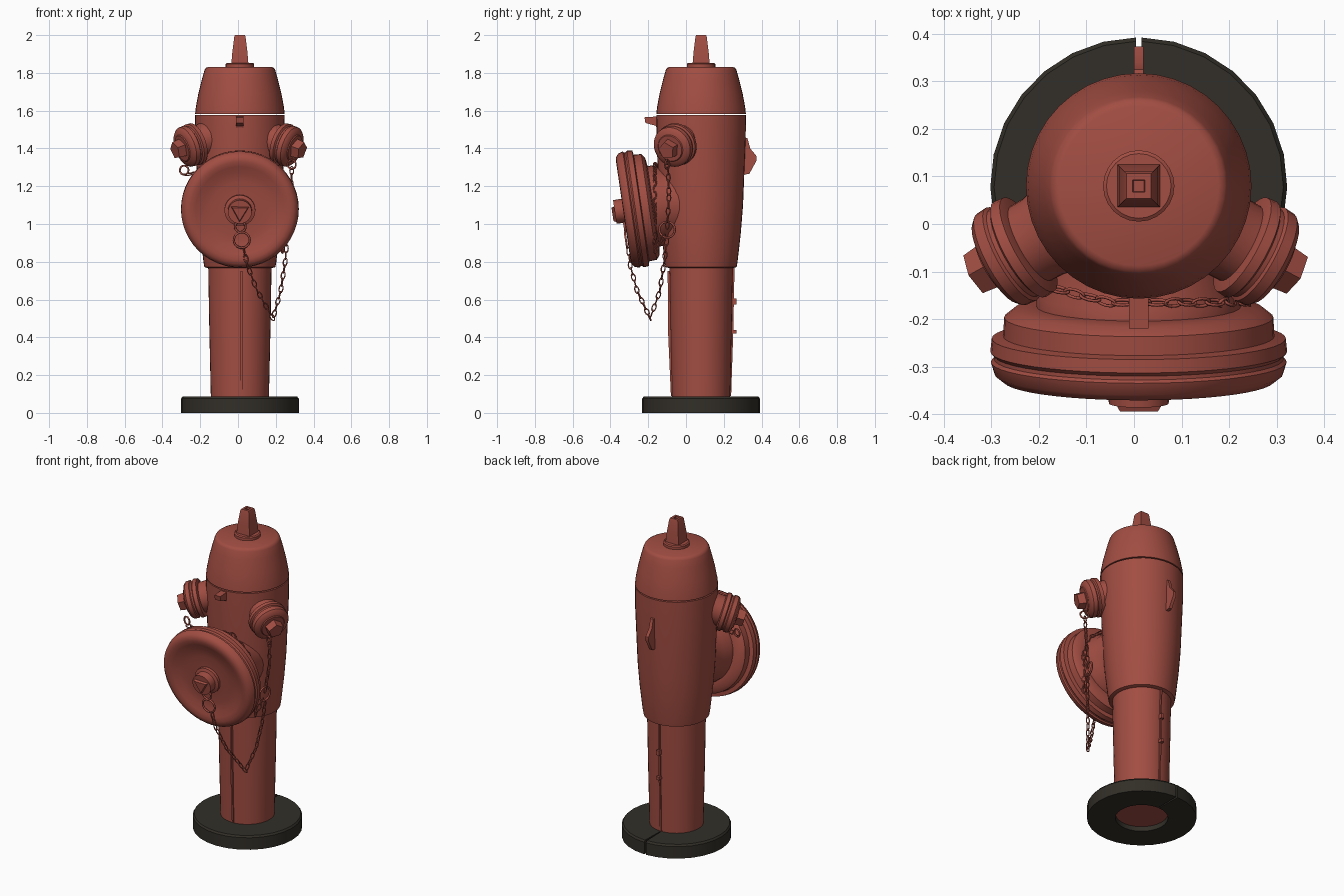
import bpy, bmesh, math
from mathutils import Vector, Matrix

if "Cube" in bpy.data.objects:
    bpy.data.objects.remove(bpy.data.objects["Cube"])

def material(name, rgb):
    m = bpy.data.materials.new(name)
    m.diffuse_color = (*rgb, 1)
    m.use_nodes = True
    m.node_tree.nodes["Principled BSDF"].inputs["Base Color"].default_value = m.diffuse_color
    return m

RED = material("faded_red", (0.36, 0.075, 0.055))
DARK = material("dark_base", (0.032, 0.028, 0.021))
CX, CY = 0.01, 0.08

def finish(name, bm, mat=RED, angle=35):
    bmesh.ops.recalc_face_normals(bm, faces=bm.faces)
    me = bpy.data.meshes.new(name)
    bm.to_mesh(me)
    bm.free()
    me.materials.append(mat)
    me.shade_smooth()
    me.set_sharp_from_angle(angle=math.radians(angle))
    ob = bpy.data.objects.new(name, me)
    bpy.context.collection.objects.link(ob)
    return ob

def axis(origin, direction):
    return Matrix.Translation(origin) @ Vector(direction).to_track_quat('Z', 'Y').to_matrix().to_4x4()

def lathe(name, profile, matrix, n=40, turn=0.0, mat=RED, angle=35):
    """Revolve (radius, height) points and close both ends."""
    bm = bmesh.new()
    rings = []
    for r, h in profile:
        rings.append([bm.verts.new(matrix @ Vector((r * math.cos(turn + math.tau * i / n),
                      r * math.sin(turn + math.tau * i / n), h))) for i in range(n)])
    for a, b in zip(rings, rings[1:]):
        for i in range(n):
            j = (i + 1) % n
            bm.faces.new((a[i], a[j], b[j], b[i]))
    bm.faces.new(rings[0])
    bm.faces.new(rings[-1])
    return finish(name, bm, mat, angle)

def fin(name, pts, x, w):
    """Plate with a (y, z) outline and width w in x."""
    bm = bmesh.new()
    a = [bm.verts.new((x - w / 2, y, z)) for y, z in pts]
    b = [bm.verts.new((x + w / 2, y, z)) for y, z in pts]
    bm.faces.new(a)
    bm.faces.new(b)
    for i in range(len(pts)):
        j = (i + 1) % len(pts)
        bm.faces.new((a[i], a[j], b[j], b[i]))
    return finish(name, bm)

def add_loop(bm, m, rx, ry, wire, n=12, k=5):
    """Oval wire loop lying in the local xy plane."""
    rings = []
    for i in range(n):
        t = math.tau * i / n
        c = Vector((rx * math.cos(t), ry * math.sin(t), 0))
        out = Vector((math.cos(t), math.sin(t), 0))
        rings.append([bm.verts.new(m @ (c + out * wire * math.cos(math.tau * j / k)
                      + Vector((0, 0, wire * math.sin(math.tau * j / k))))) for j in range(k)])
    for i in range(n):
        a, b = rings[i], rings[(i + 1) % n]
        for j in range(k):
            bm.faces.new((a[j], a[(j + 1) % k], b[(j + 1) % k], b[j]))

def ring(name, centre, direction, r, wire=0.006):
    bm = bmesh.new()
    add_loop(bm, axis(centre, direction), r, r, wire, 20, 6)
    return finish(name, bm, angle=80)

def chain(name, pts, pitch=0.036):
    pts = [Vector(p) for p in pts]
    bm = bmesh.new()
    dist, k, at = 0.0, 0, pitch / 2
    for a, b in zip(pts, pts[1:]):
        length = (b - a).length
        while at < dist + length:
            d = (b - a).normalized()
            m = axis(a + d * (at - dist), d) @ Matrix.Rotation(0.6 + k % 2 * math.pi / 2, 4, 'Z') \
                @ Matrix.Rotation(math.pi / 2, 4, 'X')
            add_loop(bm, m, 0.010, 0.022, 0.0035)
            at += pitch
            k += 1
        dist += length
    return finish(name, bm, angle=80)

centre = Matrix.Translation((CX, CY, 0))

# split ground ring, open by a narrow slit at the back
bm = bmesh.new()
secs = []
N = 28
for i in range(N + 1):
    t = math.pi / 2 + 0.018 + (math.tau - 0.036) * i / N
    secs.append([bm.verts.new((CX + r * math.cos(t), CY + r * math.sin(t), z))
                 for r, z in ((0.15, 0), (0.312, 0), (0.312, 0.075), (0.304, 0.086), (0.15, 0.086))])
for a, b in zip(secs, secs[1:]):
    for j in range(5):
        bm.faces.new((a[j], a[(j + 1) % 5], b[(j + 1) % 5], b[j]))
bm.faces.new(secs[0])
bm.faces.new(secs[-1])
finish("base_ring", bm, DARK)

# barrel, flared upper body and bonnet
lathe("lower_barrel", [(0.153, 0.03), (0.154, 0.09), (0.162, 0.45), (0.168, 0.79)], centre)
lathe("upper_body", [(0.165, 0.765), (0.188, 0.772), (0.193, 0.80), (0.210, 0.95), (0.222, 1.1),
                     (0.230, 1.3), (0.236, 1.45), (0.237, 1.576)], centre)
lathe("bonnet", [(0.237, 1.583), (0.233, 1.62), (0.220, 1.69), (0.200, 1.77), (0.187, 1.815),
                 (0.181, 1.826), (0.168, 1.832)], centre, angle=50)
lathe("bonnet_washer", [(0.075, 1.828), (0.075, 1.848), (0.068, 1.853)], centre, 24)

# square operating nut with a hollow tip
q = math.sqrt(2)
lathe("top_nut", [(0.045 * q, 1.85), (0.040 * q, 1.91), (0.030 * q, 1.99), (0.026 * q, 2.0),
                  (0.018, 2.0), (0.016, 1.985)], centre, 4, math.pi / 4, angle=25)

# side outlets with capped ends
TILT = math.radians(17)
for side, label in ((-1, "left"), (1, "right")):
    d = Vector((0.875 * side * math.cos(TILT), -0.48 * math.cos(TILT), -math.sin(TILT)))
    m = axis((0.003, CY, 1.505), d)
    lathe(label + "_outlet_neck", [(0.105, 0.17), (0.09, 0.23), (0.088, 0.29)], m, 28)
    lathe(label + "_outlet_cap", [(0.09, 0.262), (0.112, 0.268), (0.114, 0.29), (0.104, 0.296),
                                  (0.104, 0.306), (0.111, 0.311), (0.109, 0.335), (0.098, 0.347),
                                  (0.074, 0.353), (0.07, 0.358)], m, 28)
    lathe(label + "_outlet_nut", [(0.053, 0.35), (0.047, 0.402)], m, 5, 0.4)

# large tilted front outlet
t = math.radians(8.3)
fwd = Vector((0, -math.cos(t), -math.sin(t)))
m = axis((CX, -0.28, 1.078), fwd)
lathe("front_outlet_neck", [(0.19, -0.26), (0.195, -0.17), (0.215, -0.13), (0.215, -0.09)], m, 32)
lathe("front_cap", [(0.22, -0.108), (0.262, -0.102), (0.283, -0.085), (0.285, -0.045),
                    (0.309, -0.040), (0.312, -0.012), (0.304, -0.004), (0.304, 0.004), (0.311, 0.010),
                    (0.303, 0.036), (0.285, 0.050), (0.262, 0.053), (0.235, 0.046), (0.20, 0.033),
                    (0.15, 0.026), (0.09, 0.028)], m, 48)
lathe("front_cap_hub", [(0.082, 0.02), (0.082, 0.045), (0.064, 0.052), (0.063, 0.098)], m, 24)
lathe("front_cap_nut", [(0.06, 0.09), (0.046, 0.112)], m, 3, 0.5)

# lugs and casting seams
fin("front_lug", [(-0.13, 1.45), (-0.16, 1.52), (-0.215, 1.535), (-0.22, 1.565), (-0.14, 1.57)], CX, 0.04)
fin("back_lug", [(0.30, 1.46), (0.325, 1.455), (0.34, 1.40), (0.373, 1.36), (0.373, 1.335),
                 (0.335, 1.265), (0.29, 1.26)], CX, 0.02)
fin("front_seam", [(-0.06, 0.09), (-0.08, 0.09), (-0.095, 0.43), (-0.097, 0.75), (-0.06, 0.75)], 0.018, 0.01)
fin("back_seam", [(0.22, 0.09), (0.239, 0.09), (0.25, 0.42), (0.257, 0.77), (0.22, 0.77)], CX, 0.01)
for z, h in ((0.43, 0.02), (0.59, 0.03)):
    fin("back_clip", [(0.22, z - h / 2), (0.268, z - h / 2), (0.268, z + h / 2), (0.22, z + h / 2)], CX, 0.02)

# hanging rings and chains
HOOK = (0.255, -0.10, 0.97)
ring("front_cap_ring", (0.02, -0.318, 0.915), fwd, 0.042)
ring("front_cap_link", (0.012, -0.325, 0.985), fwd, 0.028)
ring("chain_hook", HOOK, (1, -0.2, 0), 0.042)
ring("left_cap_ring", (-0.285, -0.10, 1.285), (0.3, 1, 0), 0.024, 0.005)
ring("right_cap_ring", (0.285, -0.10, 1.315), (0.5, 1, 0), 0.024, 0.005)
chain("front_cap_chain", [(0.03, -0.305, 0.87), (0.05, -0.295, 0.78), (0.10, -0.26, 0.65), (0.185, -0.19, 0.5),
                          (0.225, -0.14, 0.64), (0.25, -0.115, 0.80), (0.26, -0.10, 0.93)])
chain("right_cap_chain", [(0.285, -0.095, 1.30), (0.28, -0.09, 1.15), HOOK])
chain("left_cap_chain", [(-0.28, -0.11, 1.26), (-0.15, -0.14, 1.28), (-0.05, -0.165, 1.315), (0.08, -0.165, 1.315),
                         (0.18, -0.165, 1.24), (0.235, -0.165, 1.10), (0.235, -0.165, 0.85),
                         (0.25, -0.12, 0.93)])
